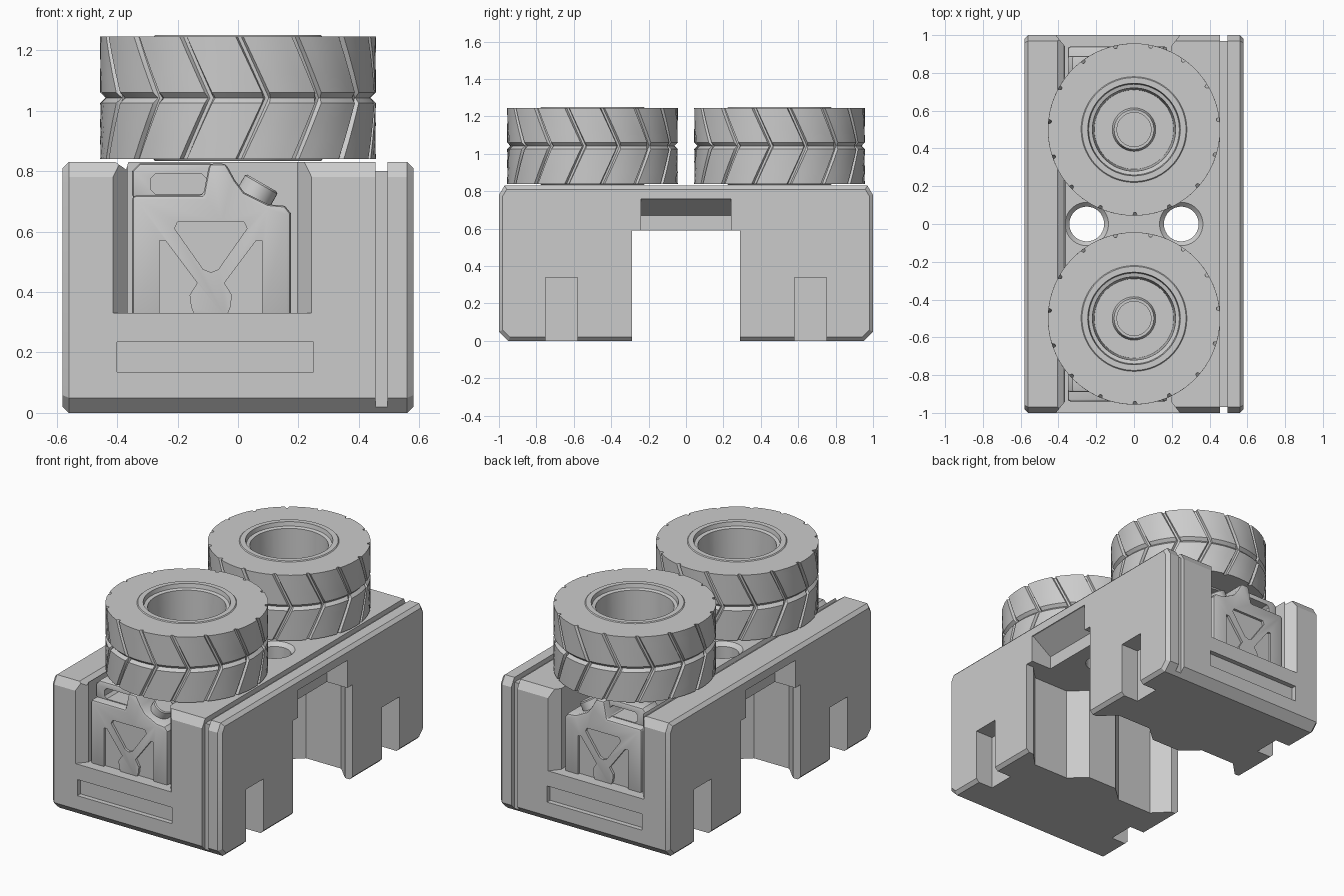
import bpy, bmesh, math
from mathutils import Vector

if "Cube" in bpy.data.objects:
    bpy.data.objects.remove(bpy.data.objects["Cube"])


def activate(ob):
    bpy.ops.object.select_all(action='DESELECT')
    ob.select_set(True)
    bpy.context.view_layer.objects.active = ob


def finish(name, bm):
    bmesh.ops.recalc_face_normals(bm, faces=bm.faces)
    me = bpy.data.meshes.new(name)
    bm.to_mesh(me)
    bm.free()
    ob = bpy.data.objects.new(name, me)
    bpy.context.collection.objects.link(ob)
    return ob


def prism(name, pts, axis, lo, hi):
    """Extrude a 2D outline along x (y,z points), y (x,z) or z (x,y)."""
    i = 'xyz'.index(axis)
    bm = bmesh.new()
    rows = []
    for d in (lo, hi):
        row = []
        for p in pts:
            co = list(p)
            co.insert(i, d)
            row.append(bm.verts.new(co))
        rows.append(row)
        bm.faces.new(row)
    n = len(pts)
    for k in range(n):
        j = (k + 1) % n
        bm.faces.new((rows[0][k], rows[0][j], rows[1][j], rows[1][k]))
    return finish(name, bm)


def box(name, x0, x1, y0, y1, z0, z1):
    return prism(name, [(x0, y0), (x1, y0), (x1, y1), (x0, y1)], 'z', z0, z1)


def cone(name, center, direction, r1, r2, depth, seg=40):
    bm = bmesh.new()
    bmesh.ops.create_cone(bm, cap_ends=True, segments=seg, radius1=r1, radius2=r2, depth=depth)
    q = Vector(direction).to_track_quat('Z', 'Y').to_matrix()
    for v in bm.verts:
        v.co = q @ v.co + Vector(center)
    return finish(name, bm)


def apply(ob, mod):
    activate(ob)
    bpy.ops.object.modifier_apply(modifier=mod.name)


def cut(ob, *cutters):
    for c in cutters:
        m = ob.modifiers.new("cut", 'BOOLEAN')
        m.operation, m.solver, m.object = 'DIFFERENCE', 'EXACT', c
        apply(ob, m)
        bpy.data.objects.remove(c)


def bevel(ob, width, segments=1, angle=60):
    m = ob.modifiers.new("bevel", 'BEVEL')
    m.width, m.segments, m.angle_limit = width, segments, math.radians(angle)
    m.limit_method = 'ANGLE'
    apply(ob, m)


def smooth(ob):
    activate(ob)
    bpy.ops.object.shade_smooth_by_angle(angle=math.radians(30))


# Bridge-shaped body with chamfered ends
body = prism("body", [(-1, .05), (-.95, 0), (.95, 0), (1, .05), (1, .78), (.97, .83),
                      (-.97, .83), (-1, .78)], 'x', -.58, .58)
bevel(body, .02)

# Middle passage, widened into bays behind the side lips
q = [(.7, .29), (.53, .29), (.44, .38), (.2, .38), (.1, .29)]
q = q + [(-x, y) for x, y in reversed(q)]
cut(body, prism("passage", q + [(x, -y) for x, y in reversed(q)], 'z', -.1, .59))

for s in (-1, 1):
    # Sloped recess above the passage, and round hole through the deck
    cut(body,
        prism("side_recess", [(s * .7, .5), (s * .7, .76), (s * .57, .76), (s * .44, .67),
                              (s * .44, .5)], 'y', -.24, .24),
        cone("hole", (s * .25, 0, .75), (0, 0, 1), .092, .092, .6),
        cone("hole_rim", (s * .25, 0, .82), (0, 0, 1), .085, .125, .04))
    # End pocket for the can, slot below it
    pocket = [(-.43, -1.02), (-.365, -.94), (-.365, -.68), (.195, -.68), (.195, -.94), (.26, -1.02)]
    cut(body, prism("pocket", [(x, -s * y) for x, y in pocket], 'z', .33, 1))
    slot = box("slot", -.40, .25, min(s * .97, s * 1.05), max(s * .97, s * 1.05), .135, .235)
    cut(body, slot)
    # Foot notches on both long sides
    for t in (-1, 1):
        xs, ys = sorted((t * .46, t * .7)), sorted((s * .58, s * .75))
        cut(body, box("notch", *xs, *ys, -.1, .34))

# Groove separating the side panel, and shallow deck channel
groove = box("groove", .455, .495, -1.1, 1.1, -.2, 1)
cut(groove, box("groove_core", .4, .55, -.97, .97, -.3, .80))
cut(body, groove)
cut(body, prism("channel", [(-.42, .84), (-.37, .805), (-.36, .84)], 'y', -1.1, 1.1))
smooth(body)

# Fuel cans, mirrored front to back
for s, tag in ((-1, "front"), (1, "back")):
    def span(a, b):
        return sorted((s * a, s * b))
    can = prism(tag + "_can", [(-.35, .3), (.175, .3), (.175, .66), (.155, .685), (.1, .69), (.02, .73),
                               (-.01, .77), (-.04, .825), (-.095, .825), (-.115, .72),
                               (-.35, .72)], 'y', *span(.70, .94))
    bevel(can, .014, 2, 50)
    panels = [[(-.21, .61), (-.2, .632), (.02, .632), (.03, .61), (-.065, .475), (-.09, .465), (-.115, .475)],
              [(-.26, .29), (-.26, .57), (-.24, .57), (-.135, .43), (-.16, .39), (-.155, .35), (-.13, .29)],
              [(.08, .29), (.08, .57), (.06, .57), (-.045, .43), (-.02, .39), (-.025, .35), (-.05, .29)]]
    for p in panels:
        cut(can, prism("panel", p, 'y', *span(.925, 1)))
    handle = prism(tag + "_can_handle", [(-.35, .71), (-.35, .80), (-.325, .825), (-.08, .825),
                                         (-.08, .71)], 'y', *span(.76, .89))
    bevel(handle, .012, 2)
    cut(handle, prism("grip", [(-.29, .74), (-.275, .725), (-.12, .725), (-.105, .74), (-.105, .775),
                               (-.12, .79), (-.275, .79), (-.29, .775)], 'y', *span(.6, 1)))
    cap = cone(tag + "_can_cap", (.062, s * .83, .73), (.5, 0, .87), .062, .062, .07, 32)
    bevel(cap, .006)
    for ob in (can, handle, cap):
        smooth(ob)


# Tyre: lathe with chevron grooves cut into the tread rows
def tyre(name, y):
    z0, z1, R = .84, 1.245, .456
    mid, half = (z0 + z1) / 2, (z1 - z0) / 2
    rise = [0, .06, .12, .185]
    tread = [(R, z0 + d) for d in rise] + [(R - .017, mid)] + [(R, z1 - d) for d in reversed(rise)]
    top = [(.28, z1), (.275, z1 + .005), (.245, z1 + .005), (.24, z1 - .02), (.22, z1 - .025), (.21, .93)]
    hub = [(.115, .93), (.105, .96), (.09, .96), (.09, .85)]
    under = [(.2, .85), (.24, .833), (.275, .833), (.28, z0)]
    rows = tread + top + hub + under
    cols = [(0, 0), (.8, 1), (2.4, 1), (3.2, 0), (8.4, 0), (13.6, 0), (18.8, 0)]
    bm = bmesh.new()
    grid = []
    for i, (r, z) in enumerate(rows):
        on = i < len(tread)
        shear = 12 * (1 - abs(z - mid) / half) if on else 0
        ring = []
        for k in range(15):
            for c, g in cols:
                a = math.radians(k * 24 + c + shear - 115)
                rr = min(r, R - .016) if (on and g) else r
                ring.append(bm.verts.new((rr * math.cos(a), y + rr * math.sin(a), z)))
        grid.append(ring)
    n = len(grid[0])
    for i in range(len(grid)):
        a, b = grid[i], grid[(i + 1) % len(grid)]
        for k in range(n):
            j = (k + 1) % n
            bm.faces.new((a[k], a[j], b[j], b[k]))
    smooth(finish(name, bm))


tyre("front_tyre", -.5)
tyre("back_tyre", .5)
